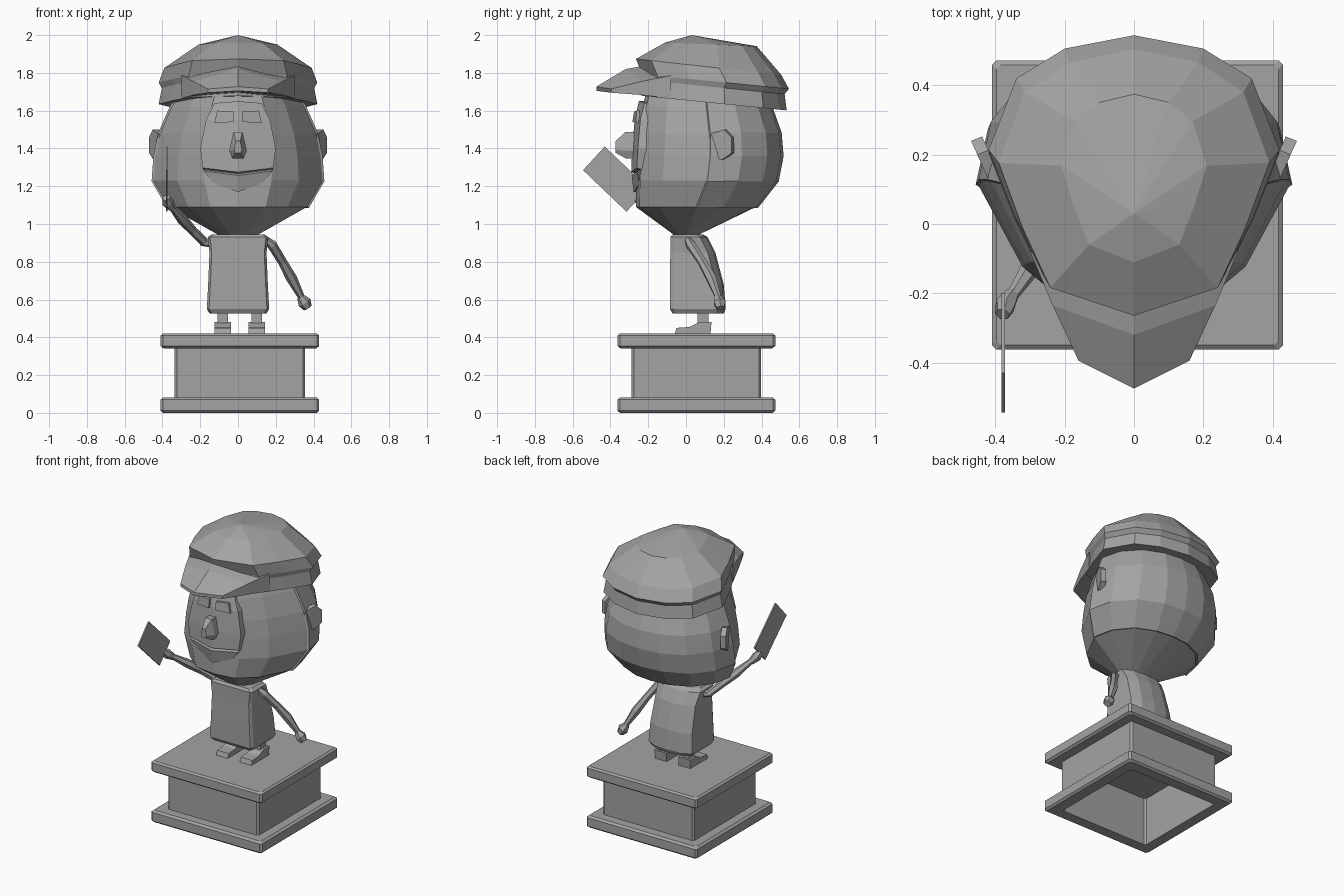
import bpy, bmesh, math
from mathutils import Vector

cube = bpy.data.objects.get("Cube")
if cube:
    bpy.data.objects.remove(cube)

stone = bpy.data.materials.new("grey_stone")
stone.use_nodes = True
GREY = (0.37, 0.37, 0.37, 1)
stone.diffuse_color = GREY
stone.node_tree.nodes["Principled BSDF"].inputs["Base Color"].default_value = GREY


def finish(name, bm):
    bmesh.ops.recalc_face_normals(bm, faces=bm.faces)
    mesh = bpy.data.meshes.new(name)
    bm.to_mesh(mesh)
    bm.free()
    mesh.materials.append(stone)
    obj = bpy.data.objects.new(name, mesh)
    bpy.context.collection.objects.link(obj)
    return obj


def loft(rings, apex=None):
    """Skin closed rings of equal length and cap both ends."""
    bm = bmesh.new()
    rows = [[bm.verts.new(p) for p in ring] for ring in rings]
    n = len(rows[0])
    for a, b in zip(rows, rows[1:]):
        for i in range(n):
            j = (i + 1) % n
            bm.faces.new((a[i], a[j], b[j], b[i]))
    bm.faces.new(rows[0])
    if apex:
        tip = bm.verts.new(apex)
        for i in range(n):
            bm.faces.new((rows[-1][i], rows[-1][(i + 1) % n], tip))
    else:
        bm.faces.new(rows[-1])
    return bm


def mirrored(half):
    """Close a half outline by reflecting it across x = 0."""
    return half + [(-p[0], *p[1:]) for p in reversed(half) if p[0] > 0]


def prism(name, outline, x0, x1):
    """Extrude a (y, z) outline along x."""
    return finish(name, loft([[(x, y, z) for y, z in outline] for x in (x0, x1)]))


def limb(name, path, sides=6):
    """Tapered tube through (position, radius) points."""
    pts = [Vector(p) for p, r in path]
    rings = []
    for i, (p, r) in enumerate(path):
        d = (pts[min(i + 1, len(pts) - 1)] - pts[max(i - 1, 0)]).normalized()
        u = d.cross(Vector((0, 1, 0))).normalized()
        v = d.cross(u)
        turns = [math.tau * k / sides for k in range(sides)]
        rings.append([pts[i] + r * (u * math.cos(t) + v * math.sin(t)) for t in turns])
    return finish(name, loft(rings))


# Plinth: hollow below, with two projecting slabs
def plinth_ring(z, out):
    hx, hy, c = 0.345 + out, 0.3425 + out, 0.012
    half = [(hx - c, -hy), (hx, c - hy), (hx, hy - c), (hx - c, hy)]
    return [(x + 0.01, y + 0.055, z) for x, y in mirrored(half)]


finish("plinth", loft([plinth_ring(z, o) for z, o in (
    (0.33, -0.01), (0, -0.01), (0, 0.062), (0.012, 0.075), (0.07, 0.075),
    (0.082, 0.06), (0.082, 0), (0.342, 0), (0.342, 0.06), (0.354, 0.075),
    (0.41, 0.075), (0.42, 0.062))]))

# Shoes and legs
shoe = [(-0.06, 0.42), (-0.05, 0.45), (0.02, 0.455), (0.07, 0.48), (0.135, 0.48), (0.13, 0.42)]
ankle = [(0.06, 0.47), (0.12, 0.47), (0.12, 0.56), (0.06, 0.56)]
for side, x in (("right", -0.08), ("left", 0.1)):
    prism(side + "_shoe", shoe, x - 0.044, x + 0.044)
    prism(side + "_leg", ankle, x - 0.028, x + 0.028)


# Torso: flat front, back flaring towards the hem
def torso_ring(z, w, front, back):
    half = [(w - 0.012, front), (w, front + 0.018), (w, back - 0.04), (w * 0.6, back - 0.008), (0, back)]
    return [(x, y, z) for x, y in mirrored(half)]


finish("torso", loft([torso_ring(*r) for r in (
    (0.525, 0.15, -0.07, 0.2), (0.55, 0.165, -0.085, 0.21), (0.68, 0.158, -0.085, 0.2),
    (0.85, 0.151, -0.083, 0.155), (0.93, 0.16, -0.083, 0.115), (0.945, 0.14, -0.07, 0.09))]))

# Arms ending in small fists
limb("left_arm", [((0.15, 0.01, 0.915), 0.02), ((0.18, 0.025, 0.89), 0.026), ((0.235, 0.085, 0.8), 0.024),
                  ((0.285, 0.135, 0.71), 0.029), ((0.335, 0.17, 0.615), 0.018)])
limb("left_hand", [((0.33, 0.168, 0.615), 0.02), ((0.352, 0.178, 0.585), 0.036),
                   ((0.37, 0.183, 0.555), 0.024)])
limb("right_arm", [((-0.14, 0.02, 0.895), 0.02), ((-0.18, 0.01, 0.905), 0.025), ((-0.24, -0.05, 0.965), 0.024),
                   ((-0.295, -0.12, 1.025), 0.029), ((-0.35, -0.205, 1.09), 0.018)])
limb("right_hand", [((-0.35, -0.2, 1.085), 0.02), ((-0.372, -0.235, 1.115), 0.032),
                    ((-0.38, -0.26, 1.14), 0.022)])

# Thin card held in the raised hand
prism("card", [(-0.43, 1.41), (-0.545, 1.285), (-0.315, 1.065), (-0.2, 1.19)], -0.382, -0.373)

# Head: one outline, resized at each height
HEAD_OUTLINE = [(0, 0), (0.4, 0.03), (0.72, 0.19), (1, 0.5), (0.92, 0.72), (0.68, 0.89), (0.33, 0.98), (0, 1)]


def head_ring(z, w, front, back):
    return [(x * w, front + t * (back - front), z) for x, t in mirrored(HEAD_OUTLINE)]


head = loft([head_ring(*r) for r in (
    (0.94, 0.1, -0.06, 0.06), (1.09, 0.365, -0.265, 0.37), (1.23, 0.447, -0.265, 0.48),
    (1.36, 0.437, -0.26, 0.505), (1.48, 0.412, -0.25, 0.495), (1.62, 0.35, -0.23, 0.445),
    (1.74, 0.27, -0.2, 0.38))])
# Raised hair over the back of the head
hair = [f for f in head.faces if f.calc_center_median().y > 0.13 and 1.1 < f.calc_center_median().z < 1.7]
bmesh.ops.recalc_face_normals(head, faces=head.faces)
bmesh.ops.inset_region(head, faces=hair, thickness=0.004, depth=0.012)
finish("head", head)


# Face panel with a smiling mouth groove
def face_row(zc, ze, w, y):
    return [(-w, y + 0.03, ze), (0, y, zc), (w, y + 0.03, ze), (w, -0.12, ze), (0, -0.12, zc), (-w, -0.12, ze)]


finish("face", loft([face_row(*r) for r in (
    (1.65, 1.64, 0.125, -0.25), (1.55, 1.55, 0.17, -0.272), (1.4, 1.4, 0.2, -0.285),
    (1.275, 1.297, 0.186, -0.29), (1.266, 1.289, 0.184, -0.268), (1.257, 1.28, 0.18, -0.288),
    (1.17, 1.215, 0.13, -0.277))]))

# Closed eyelids
for side, s in (("right", -1), ("left", 1)):
    lid = [[(s * 0.025, y - 0.003, 1.595), (s * 0.11, y + 0.01, 1.6), (s * 0.125, y + 0.007, 1.535),
            (s * 0.025, y - 0.012, 1.54)] for y in (-0.272, -0.255)]
    finish(side + "_eyelid", loft(lid))


# Faceted nose
def nose_ring(y, k, dz=0):
    half = [(0.03, -0.07), (0.046, -0.03), (0.024, 0.07)]
    return [(x * k, y, 1.418 + z * k + dz) for x, z in mirrored(half)]


finish("nose", loft([nose_ring(-0.26, 1), nose_ring(-0.32, 1), nose_ring(-0.372, 0.45, -0.01)]))

# Ears, flaring outwards to the back
EAR = [(0.01, 1.365), (0.08, 1.34), (0.13, 1.375), (0.13, 1.46), (0.09, 1.5), (0.01, 1.475)]
for side, s in (("right", -1), ("left", 1)):
    rings = [[(s * (0.4 + 0.45 * d + t), 0.115 + d - t * 0.4, z) for d, z in EAR] for t in (-0.02, 0.012)]
    finish(side + "_ear", loft(rings))

# Cap crown: one outline scaled about a centre, tilted down to the back
CAP_OUTLINE = [(0, 0.545), (0.2, 0.505), (0.34, 0.415), (0.42, 0.2), (0.345, 0), (0.26, -0.18), (0, -0.265)]


def cap_ring(z, slope, sx, sy, cy):
    pts = [(x * sx, cy + (y - cy) * sy) for x, y in mirrored(CAP_OUTLINE)]
    return [(x, y, z - slope * y) for x, y in pts]


finish("cap_crown", loft([cap_ring(*r) for r in (
    (1.655, 0.1, 1, 0.95, 0.3), (1.74, 0.1, 0.96, 0.93, 0.22), (1.77, 0.1, 1, 0.96, 0.545),
    (1.845, 0.11, 0.93, 0.95, -0.265), (1.956, 0.04, 0.5, 0.6, 0.12))], apex=(0, 0.03, 2)))


# Cap peak: ridged in the middle, pointed at the front
def peak_row(w, ye, yc, ze, zc, be, bc):
    return [(-w, ye, ze), (0, yc, zc), (w, ye, ze), (w, ye, be), (0, yc, bc), (-w, ye, be)]


finish("cap_peak", loft([peak_row(*r) for r in (
    (0.3, -0.08, -0.1, 1.785, 1.86, 1.665, 1.69), (0.235, -0.235, -0.32, 1.755, 1.82, 1.683, 1.7),
    (0.16, -0.395, -0.475, 1.715, 1.727, 1.695, 1.705))]))
